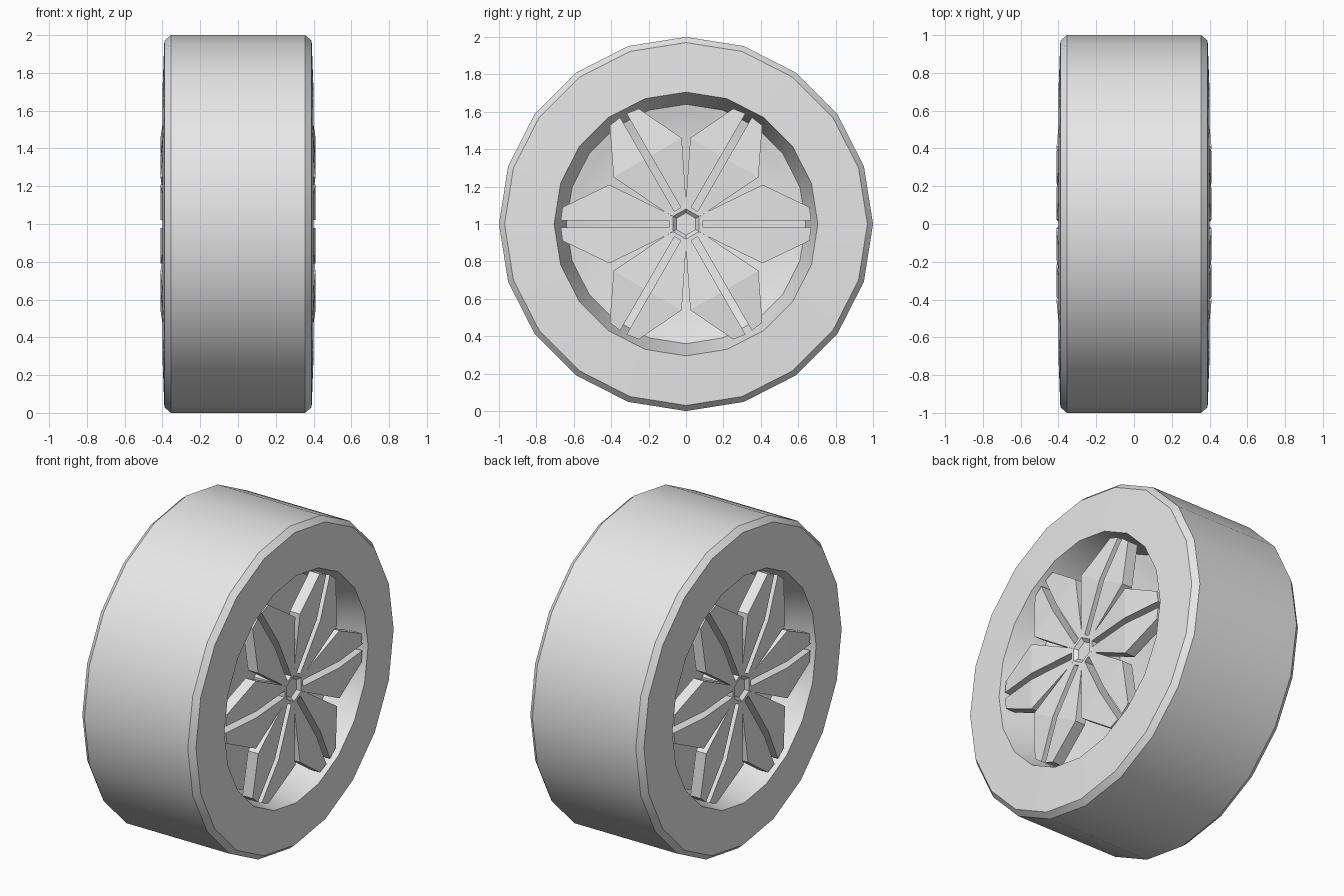
import bpy, bmesh, math

cube = bpy.data.objects.get("Cube")
if cube:
    bpy.data.objects.remove(cube)

grey = bpy.data.materials.new("light_grey")
grey.use_nodes = True
grey.diffuse_color = (0.8, 0.8, 0.8, 1)
grey.node_tree.nodes["Principled BSDF"].inputs["Base Color"].default_value = (0.8, 0.8, 0.8, 1)

AXLE = 1.0  # height of the wheel centre


def finish(bm, name, smooth):
    """Clean the mesh, make the object, raise it to axle height."""
    bmesh.ops.remove_doubles(bm, verts=bm.verts, dist=0.0005)
    bmesh.ops.recalc_face_normals(bm, faces=bm.faces)
    mesh = bpy.data.meshes.new(name)
    bm.to_mesh(mesh)
    bm.free()
    mesh.materials.append(grey)
    obj = bpy.data.objects.new(name, mesh)
    obj.location.z = AXLE
    bpy.context.collection.objects.link(obj)
    if smooth:
        bpy.ops.object.select_all(action='DESELECT')
        bpy.context.view_layer.objects.active = obj
        obj.select_set(True)
        bpy.ops.object.shade_smooth_by_angle(angle=math.radians(25))
    return obj


def lathe(name, profile, sides, smooth=True):
    """Spin a closed (x, radius) profile round the x axis, first corner on top."""
    bm = bmesh.new()
    rings = []
    for i in range(sides):
        a = math.tau * i / sides
        rings.append([bm.verts.new((x, r * math.sin(a), r * math.cos(a))) for x, r in profile])
    for i in range(sides):
        here, there = rings[i], rings[(i + 1) % sides]
        for j in range(len(profile)):
            k = (j + 1) % len(profile)
            if profile[j][1] == 0 and profile[k][1] == 0:
                continue
            if profile[j][1] == 0:
                bm.faces.new((here[j], here[k], there[k]))
            elif profile[k][1] == 0:
                bm.faces.new((here[j], here[k], there[j]))
            else:
                bm.faces.new((here[j], here[k], there[k], there[j]))
    return finish(bm, name, smooth)


def both_sides(half):
    """Complete a half profile with its mirror image across x = 0."""
    return half + [(-x, r) for x, r in reversed(half)]


# Tyre ring and the dished rim inside it
lathe("tyre", both_sides([(0.40, 0.705), (0.39, 0.97), (0.355, 1.0)]), 20)
lathe("rim", both_sides([(0.40, 0.705), (0.20, 0.64), (0.19, 0.595),
                         (0.16, 0.49), (0.16, 0)]), 20)

# Half of one split spoke, running along +y, as flat pieces
HALF_SPOKE = [
    [(0.07, 0), (0.09, 0), (0.09, 0.02), (0.113, 0.065), (0.07, 0.04)],
    [(0.09, 0.02), (0.41, 0.02), (0.41, 0.21), (0.113, 0.065)],
    [(0.41, 0.02), (0.67, 0.02), (0.66, 0.09), (0.41, 0.21)],
]
THICKNESS = 0.07


def face_depth(y):
    """The spoke face rises from the hub to its widest point, then falls."""
    if y < 0.41:
        return 0.385 + 0.025 * max(0, y - 0.09) / 0.32
    return 0.41 - 0.025 * (y - 0.41) / 0.26


def spokes(name, side):
    bm = bmesh.new()
    for i in range(6):
        c, s = math.cos(i * math.tau / 6), math.sin(i * math.tau / 6)
        for flip in (1, -1):
            for piece in HALF_SPOKE:
                bm.faces.new([bm.verts.new((side * face_depth(y), y * c - flip * z * s,
                                            y * s + flip * z * c)) for y, z in piece])
    bmesh.ops.remove_doubles(bm, verts=bm.verts, dist=0.0005)
    out = bmesh.ops.extrude_face_region(bm, geom=bm.faces[:], use_keep_orig=True)
    back = [v for v in out["geom"] if isinstance(v, bmesh.types.BMVert)]
    bmesh.ops.translate(bm, verts=back, vec=(-side * THICKNESS, 0, 0))
    finish(bm, name, False)


# Spokes, recessed hub cap and hub core on each side
for label, side in (("left", 1), ("right", -1)):
    spokes(label + "_spokes", side)
    cap = [(0.385, 0.081), (0.365, 0.06), (0.365, 0), (0.15, 0), (0.15, 0.081)]
    lathe(label + "_hub", [(side * x, r) for x, r in cap], 6, smooth=False)
